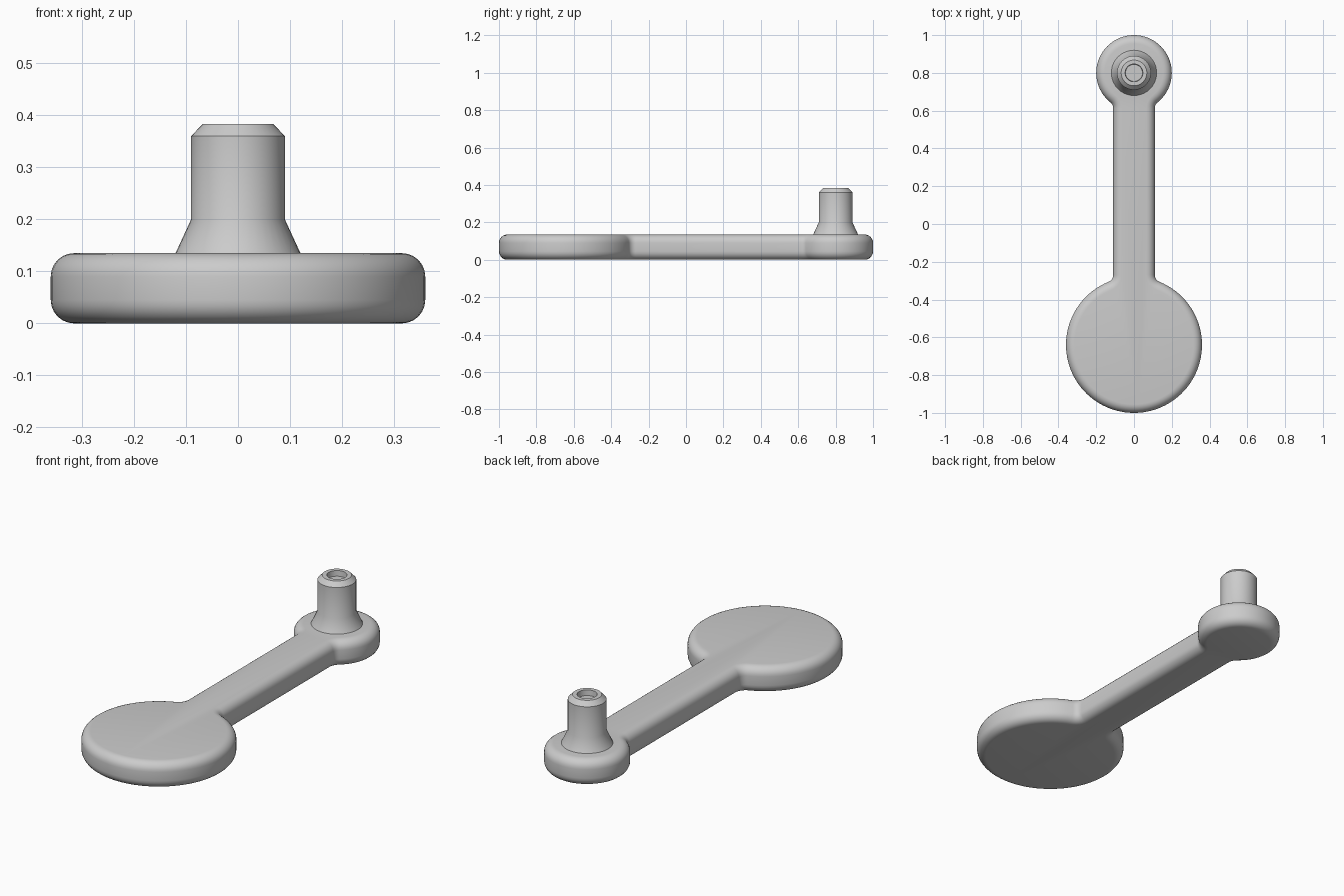
import bpy, bmesh
from math import sin, cos, pi, atan2, sqrt

if "Cube" in bpy.data.objects:
    bpy.data.objects.remove(bpy.data.objects["Cube"])

HEIGHT, ROUND, HALF_BAR = 0.135, 0.045, 0.11
BIG = (-0.64, 0.36, 0.04)     # centre y, radius, fillet radius
SMALL = (0.80, 0.20, 0.04)


def arc(cx, cy, r, a0, a1, n):
    return [(cx + r * cos(a0 + (a1 - a0) * i / n), cy + r * sin(a0 + (a1 - a0) * i / n))
            for i in range(n + 1)]


def outline(inset):
    """Counter-clockwise outline of the arm, shrunk by inset."""
    # big disc, right half from bottom, then fillet into bar
    cy, r, f = BIG
    fx, fy = HALF_BAR + f, cy + sqrt((r + f) ** 2 - (HALF_BAR + f) ** 2)
    a = atan2(fy - cy, fx)
    right = arc(0, cy, r - inset, -pi / 2, a, 40)
    right += arc(fx, fy, f + inset, a + pi, pi, 6)[1:]
    # fillet out of bar into small disc, up to its top
    cy, r, f = SMALL
    fx, fy = HALF_BAR + f, cy - sqrt((r + f) ** 2 - (HALF_BAR + f) ** 2)
    a = atan2(fy - cy, fx)
    right += arc(fx, fy, f + inset, pi, a + pi, 6)
    right += arc(0, cy, r - inset, a, pi / 2, 28)[1:]
    return right + [(-x, y) for x, y in right[-2:0:-1]]


def stacked(name, loops, cap_start, cap_end):
    """Skin a stack of matching closed loops."""
    bm = bmesh.new()
    rings = [[bm.verts.new(p) for p in loop] for loop in loops]
    n = len(rings[0])
    for lo, hi in zip(rings, rings[1:]):
        for i in range(n):
            j = (i + 1) % n
            bm.faces.new((lo[i], lo[j], hi[j], hi[i]))
    if cap_start:
        bm.faces.new(rings[0][::-1])
    if cap_end:
        bm.faces.new(rings[-1])
    mesh = bpy.data.meshes.new(name)
    bm.to_mesh(mesh)
    bm.free()
    obj = bpy.data.objects.new(name, mesh)
    bpy.context.collection.objects.link(obj)
    bpy.ops.object.select_all(action='DESELECT')
    obj.select_set(True)
    bpy.context.view_layer.objects.active = obj
    bpy.ops.object.shade_smooth_by_angle(angle=pi / 7)
    return obj


# Arm: rounded-edge plate with a disc at each end
steps = [i * pi / 12 for i in range(7)]
edge = [(ROUND * (1 - sin(t)), ROUND * (1 - cos(t))) for t in steps]
layers = edge + [(d, HEIGHT - z) for d, z in reversed(edge)]
stacked("arm", [[(x, y, z) for x, y in outline(d)] for d, z in layers], True, True)

# Post: flared base, chamfered tip and shallow socket
profile = [(0.123, 0.13), (0.12, HEIGHT), (0.09, 0.20), (0.09, 0.36),
           (0.068, 0.383), (0.047, 0.383), (0.045, 0.355)]
stacked("handle_post", [[(x, y, z) for x, y in arc(0, SMALL[0], r, 0, 2 * pi, 40)[:-1]]
                        for r, z in profile], False, True)
